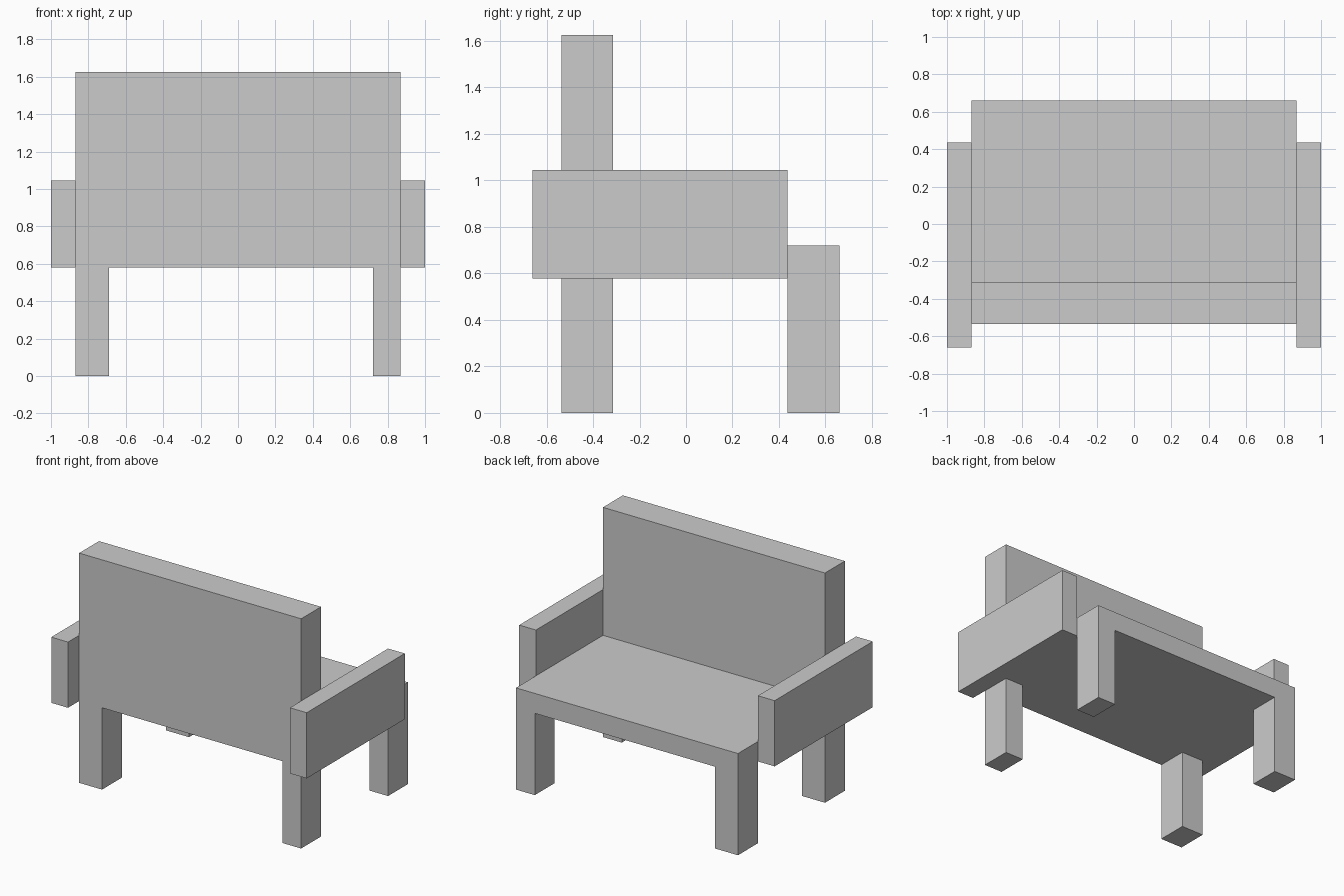
import bpy, bmesh
from mathutils import Vector

if "Cube" in bpy.data.objects:
    bpy.data.objects.remove(bpy.data.objects["Cube"])

HALF_W = 0.869                     # half width between the arms
LEG_X = (-0.69, 0.722)             # inner sides of the left and right legs
BACK_Y, SEAT_Y, LEG_Y, FRONT_Y = -0.535, -0.313, 0.437, 0.66
UNDER_Z, SEAT_Z, ARM_Z, TOP_Z = 0.579, 0.72, 1.044, 1.626


def block(name, lo, hi, leg_y=None):
    """Box from lo to hi; if leg_y is given, legs are pulled down behind it."""
    lo, hi = Vector(lo), Vector(hi)
    bm = bmesh.new()
    bmesh.ops.create_cube(bm, size=1)
    for v in bm.verts:
        v.co = (lo + hi) / 2 + v.co * (hi - lo)

    if leg_y is not None:
        # Loop cuts around the leg footprints
        cuts = [((x, 0, 0), (1, 0, 0)) for x in LEG_X]
        if leg_y > lo.y:
            cuts.append(((0, leg_y, 0), (0, 1, 0)))
        for co, no in cuts:
            bmesh.ops.bisect_plane(bm, geom=bm.verts[:] + bm.edges[:] + bm.faces[:],
                                   plane_co=co, plane_no=no)
        # Pull the footprints down to the ground
        bm.normal_update()
        feet = []
        for f in bm.faces:
            c = f.calc_center_median()
            if f.normal.z < -0.9 and c.y > leg_y and not LEG_X[0] < c.x < LEG_X[1]:
                feet.append(f)
        pulled = bmesh.ops.extrude_discrete_faces(bm, faces=feet)["faces"]
        for f in pulled:
            for v in f.verts:
                v.co.z = 0
        # Merge flat regions
        bmesh.ops.dissolve_limit(bm, angle_limit=0.01,
                                 verts=bm.verts[:], edges=bm.edges[:])

    bmesh.ops.recalc_face_normals(bm, faces=bm.faces[:])
    mesh = bpy.data.meshes.new(name)
    bm.to_mesh(mesh)
    bm.free()
    obj = bpy.data.objects.new(name, mesh)
    bpy.context.collection.objects.link(obj)
    return obj


# Backrest panel running down into its two legs
block("backrest_with_legs", (-HALF_W, BACK_Y, UNDER_Z), (HALF_W, SEAT_Y, TOP_Z), BACK_Y)

# Seat slab with the two legs at its open edge
block("seat_with_legs", (-HALF_W, SEAT_Y, UNDER_Z), (HALF_W, FRONT_Y, SEAT_Z), LEG_Y)

# Armrests
for side, x0, x1 in (("left", -1, -HALF_W), ("right", HALF_W, 1)):
    block(side + "_armrest", (x0, -FRONT_Y, UNDER_Z), (x1, LEG_Y, ARM_Z))
